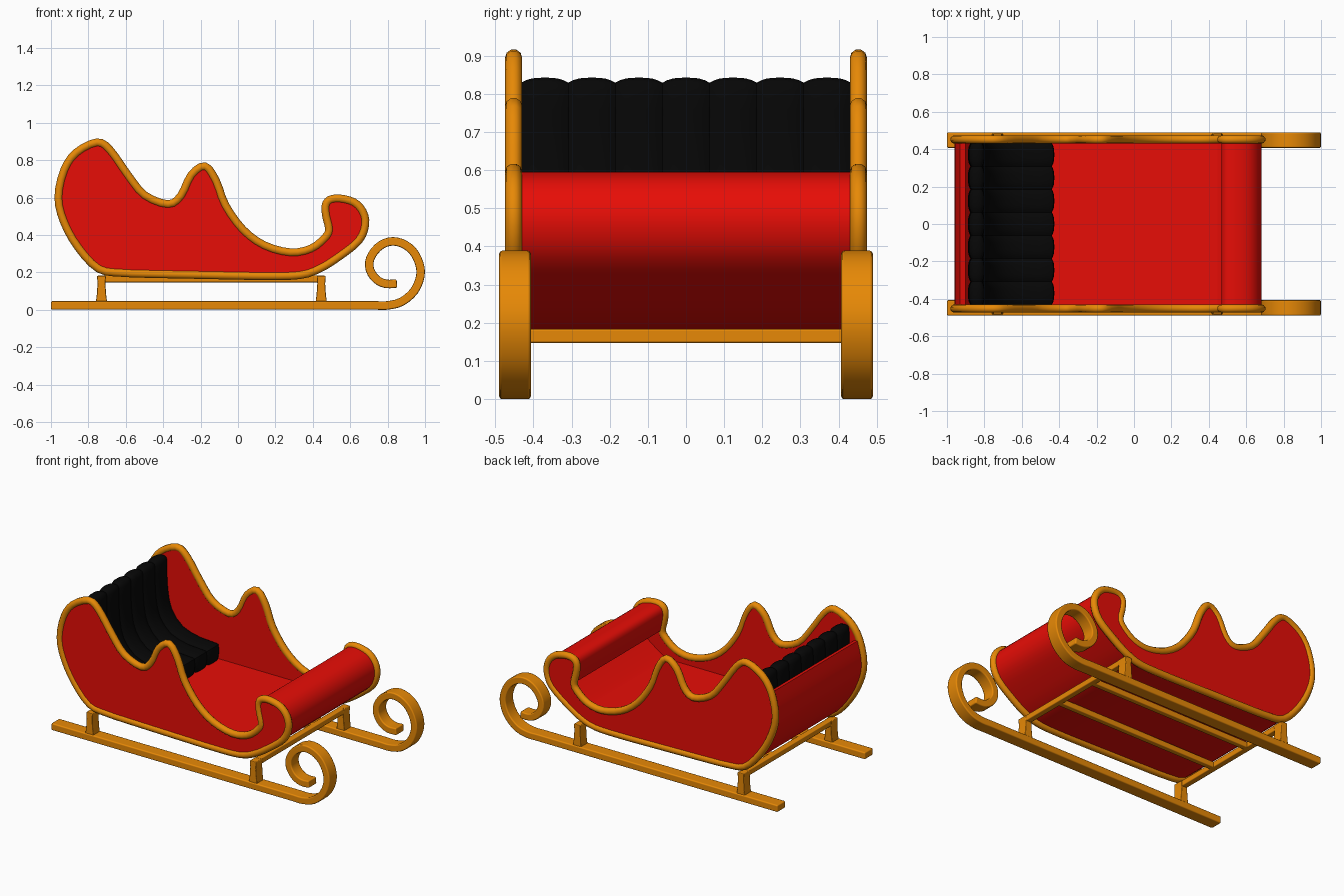
import bpy, bmesh, math
from mathutils import Vector

if "Cube" in bpy.data.objects:
    bpy.data.objects.remove(bpy.data.objects["Cube"])


def material(name, rgb):
    m = bpy.data.materials.new(name)
    m.diffuse_color = (*rgb, 1)
    m.use_nodes = True
    m.node_tree.nodes["Principled BSDF"].inputs["Base Color"].default_value = m.diffuse_color
    return m


RED = material("red paint", (0.8, 0.004, 0.002))
GOLD = material("gold", (0.8, 0.25, 0.002))
BLACK = material("black leather", (0.002, 0.002, 0.002))


def smooth(pts, closed=False, n=3):
    """Catmull-Rom through the points."""
    p = [Vector(q) for q in pts]
    c, out = len(p), []
    for i in range(c if closed else c - 1):
        if closed:
            a, b, d, e = (p[(i + k) % c] for k in (-1, 0, 1, 2))
        else:
            a, b, d, e = p[max(i - 1, 0)], p[i], p[i + 1], p[min(i + 2, c - 1)]
        for k in range(n):
            t = k / n
            out.append(0.5 * (2 * b + (d - a) * t + (2 * a - 5 * b + 4 * d - e) * t * t
                              + (3 * b - a - 3 * d + e) * t ** 3))
    return out if closed else out + [p[-1]]


def thicken(path, left, right):
    """Closed profile around an open path, offset to both sides."""
    sides = ([], [])
    for i, p in enumerate(path):
        t = (path[min(i + 1, len(path) - 1)] - path[max(i - 1, 0)]).normalized()
        nrm = Vector((-t.y, t.x))
        sides[0].append(p + nrm * left)
        sides[1].append(p - nrm * right)
    return sides[0] + sides[1][::-1]


def loft(name, sections, mat, bevel=0, angle=35):
    """Skin (y, xz-profile) sections and cap both ends."""
    bm = bmesh.new()
    rings = [[bm.verts.new((x, y, z)) for x, z in prof] for y, prof in sections]
    n = len(rings[0])
    for a, b in zip(rings, rings[1:]):
        for i in range(n):
            j = (i + 1) % n
            bm.faces.new((a[i], a[j], b[j], b[i]))
    bm.faces.new(rings[0])
    bm.faces.new(rings[-1][::-1])
    bmesh.ops.recalc_face_normals(bm, faces=bm.faces)
    me = bpy.data.meshes.new(name)
    bm.to_mesh(me)
    bm.free()
    ob = bpy.data.objects.new(name, me)
    bpy.context.collection.objects.link(ob)
    me.materials.append(mat)
    bpy.ops.object.select_all(action='DESELECT')
    bpy.context.view_layer.objects.active = ob
    ob.select_set(True)
    bpy.ops.object.shade_smooth_by_angle(angle=math.radians(angle))
    if bevel:
        m = ob.modifiers.new("Bevel", 'BEVEL')
        m.width, m.segments, m.limit_method = bevel, 2, 'ANGLE'
        m.angle_limit = math.radians(50)
        m.harden_normals = True
    return ob


def prism(name, prof, y0, y1, mat, bevel=0):
    return loft(name, [(y0, prof), (y1, prof)], mat, bevel)


# Outline: top edge of the side from back to front curl, then hull back round
top = [(-0.865, 0.84), (-0.755, 0.895), (-0.685, 0.855), (-0.59, 0.722), (-0.50, 0.613),
       (-0.374, 0.565), (-0.305, 0.61), (-0.25, 0.72), (-0.177, 0.768), (-0.118, 0.69),
       (-0.068, 0.56), (0.025, 0.43), (0.14, 0.345), (0.28, 0.307), (0.39, 0.327),
       (0.465, 0.385)]
hull = [(0.487, 0.43), (0.472, 0.50), (0.468, 0.555), (0.49, 0.588), (0.545, 0.595),
        (0.62, 0.575), (0.667, 0.525), (0.68, 0.455), (0.645, 0.37), (0.54, 0.285),
        (0.435, 0.22), (0.33, 0.186), (0.15, 0.181), (-0.05, 0.184), (-0.25, 0.188),
        (-0.45, 0.192), (-0.62, 0.198), (-0.745, 0.22), (-0.855, 0.335), (-0.93, 0.47),
        (-0.96, 0.60), (-0.93, 0.745)]
outline = smooth(top + hull, True)

for side, s in (("front", -1), ("rear", 1)):
    # Side panel and its tubular trim
    prism(side + "_side_panel", outline, s * 0.436, s * 0.462, RED)
    cu = bpy.data.curves.new(side + "_side_trim", 'CURVE')
    cu.dimensions = '3D'
    cu.bevel_depth, cu.bevel_resolution = 0.0225, 3
    sp = cu.splines.new('POLY')
    sp.points.add(len(outline) - 1)
    for q, (x, z) in zip(sp.points, outline):
        q.co = (x, s * 0.452, z, 1)
    sp.use_cyclic_u = True
    cu.materials.append(GOLD)
    bpy.context.collection.objects.link(bpy.data.objects.new(side + "_side_trim", cu))

    # Runner with scrolled tip
    path = [Vector((-1, 0.0225))] + smooth(
        [(0.74, 0.0225), (0.80, 0.0225), (0.875, 0.042), (0.943, 0.10), (0.976, 0.18),
         (0.97, 0.25), (0.933, 0.318), (0.875, 0.358), (0.81, 0.366), (0.748, 0.335),
         (0.706, 0.275), (0.704, 0.215), (0.738, 0.163), (0.79, 0.138), (0.85, 0.14)])
    prism(side + "_runner", thicken(path, 0.024, 0.0215), s * 0.407, s * 0.49, GOLD, 0.008)

    # Flared posts
    for label, x in (("back", -0.73), ("fore", 0.445)):
        half = [(0.031, 0.035), (0.025, 0.08), (0.021, 0.14), (0.024, 0.182)]
        prof = [(x + a, z) for a, z in half] + [(x - a, z) for a, z in half[::-1]]
        prism(f"{side}_{label}_post", prof, s * 0.415, s * 0.483, GOLD, 0.005)


def bar(name, x0, x1, y0, y1):
    prism(name, [(x0, 0.147), (x1, 0.147), (x1, 0.184), (x0, 0.184)], y0, y1, GOLD, 0.006)


# Under-frame
for label, x in (("back", -0.73), ("fore", 0.445)):
    bar(label + "_cross_bar", x - 0.02, x + 0.02, -0.43, 0.43)
for label, y in (("front", -0.15), ("rear", 0.15)):
    bar(label + "_long_bar", -0.73, 0.445, y - 0.018, y + 0.018)

# Curved body shell, from front curl under the floor to the back rest
prism("body_shell", thicken(smooth(hull), 0, 0.03), -0.44, 0.44, RED)
# Raised flat floor, its ends buried in the shell
prism("floor", [(-0.775, 0.26), (-0.72, 0.22), (0.33, 0.2), (0.43, 0.23), (0.485, 0.26)],
      -0.44, 0.44, RED)

# Channelled seat: one side profile, pinched in at each seam
seat = smooth([(-0.47, 0.255), (-0.432, 0.265), (-0.428, 0.345), (-0.45, 0.372),
               (-0.57, 0.38), (-0.69, 0.415), (-0.765, 0.50), (-0.79, 0.60), (-0.798, 0.70),
               (-0.80, 0.81), (-0.82, 0.839), (-0.86, 0.839), (-0.882, 0.81), (-0.885, 0.70),
               (-0.888, 0.58), (-0.865, 0.45), (-0.79, 0.30), (-0.74, 0.255), (-0.6, 0.25)],
              True, 2)


def inset(prof, d):
    out, n = [], len(prof)
    for i, p in enumerate(prof):
        t = (prof[(i + 1) % n] - prof[i - 1]).normalized()
        out.append(p + Vector((-t.y, t.x)) * d)
    return out


CHANNELS, STEPS, HALF = 7, 10, 0.432
sections = []
for i in range(CHANNELS * STEPS + 1):
    v = (i % STEPS) / STEPS * 2 - 1
    sections.append((-HALF + 2 * HALF * i / (CHANNELS * STEPS),
                     inset(seat, 0.013 * abs(v) ** 3)))
loft("seat", sections, BLACK, angle=40)
